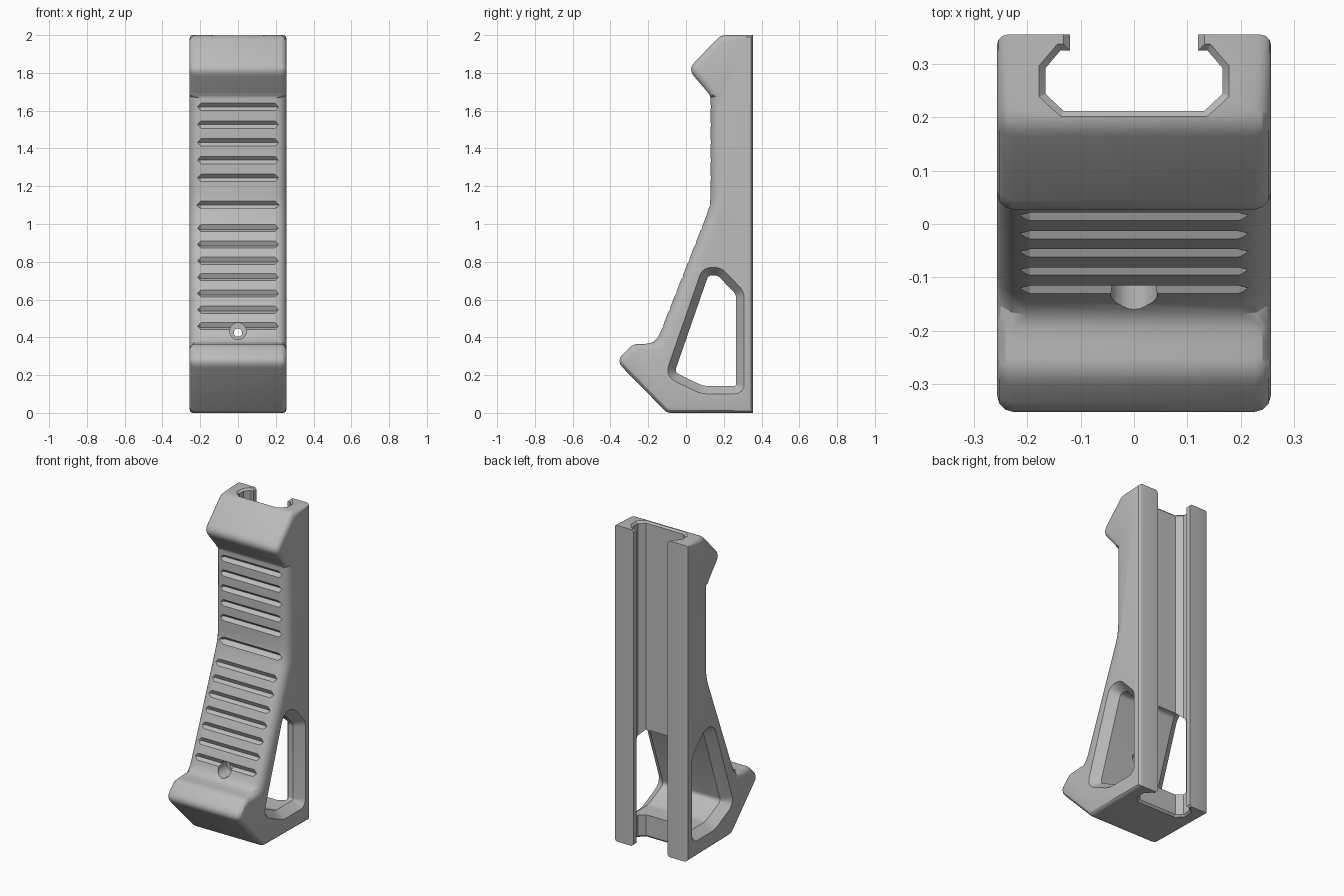
import bpy, bmesh, math
from mathutils import Vector

if "Cube" in bpy.data.objects:
    bpy.data.objects.remove(bpy.data.objects["Cube"], do_unlink=True)

grey = bpy.data.materials.new("matte_grey")
grey.use_nodes = True
colour = (0.5, 0.5, 0.5, 1)
grey.diffuse_color = colour
grey.node_tree.nodes["Principled BSDF"].inputs["Base Color"].default_value = colour


def rounded(corners, steps=4):
    """Outline with each (u, v, cutback) corner eased into a curve."""
    out = []
    for i, (u, v, r) in enumerate(corners):
        p = Vector((u, v))
        if r == 0:
            out.append(p)
            continue
        a = Vector(corners[i - 1][:2]) - p
        b = Vector(corners[(i + 1) % len(corners)][:2]) - p
        a, b = p + a.normalized() * r, p + b.normalized() * r
        for k in range(steps + 1):
            t = k / steps
            out.append(a * (1 - t) ** 2 + p * 2 * t * (1 - t) + b * t * t)
    return out


def offset(outline, distances):
    """Grow a counter-clockwise outline by one distance per point."""
    out = []
    for i, (p, d) in enumerate(zip(outline, distances)):
        a = (p - outline[i - 1]).normalized()
        b = (outline[(i + 1) % len(outline)] - p).normalized()
        na, nb = Vector((a.y, -a.x)), Vector((b.y, -b.x))
        out.append(p + (na + nb) * (d / (1 + na.dot(nb))))
    return out


def grow(outline, d):
    return offset(outline, [d] * len(outline))


def loft(name, rings):
    """Skin matching rings of points and close both ends."""
    bm = bmesh.new()
    loops = [[bm.verts.new(p) for p in ring] for ring in rings]
    n = len(rings[0])
    for lo, hi in zip(loops, loops[1:]):
        for i in range(n):
            j = (i + 1) % n
            bm.faces.new((lo[i], lo[j], hi[j], hi[i]))
    bm.faces.new(loops[0][::-1])
    bm.faces.new(loops[-1])
    bm.normal_update()
    bmesh.ops.recalc_face_normals(bm, faces=bm.faces)
    mesh = bpy.data.meshes.new(name)
    bm.to_mesh(mesh)
    bm.free()
    obj = bpy.data.objects.new(name, mesh)
    bpy.context.collection.objects.link(obj)
    return obj


def cut(body, tool):
    mod = body.modifiers.new("cut", "BOOLEAN")
    mod.operation, mod.solver, mod.object = "DIFFERENCE", "EXACT", tool
    bpy.context.view_layer.update()
    bpy.context.view_layer.objects.active = body
    bpy.ops.object.modifier_apply(modifier=mod.name)
    bpy.data.objects.remove(tool, do_unlink=True)


def side_ring(x, outline):
    return [(x, p.x, p.y) for p in outline]


# Body: side outline with a foot, a leaning grip and a top hook
HALF = 0.257
side = rounded([
    (0.355, 0, 0), (0.355, 2.0, 0), (0.185, 2.0, 0.03), (0.01, 1.82, 0.05),
    (0.13, 1.68, 0.02), (0.13, 1.10, 0.06), (-0.16, 0.365, 0.06),
    (-0.28, 0.365, 0.03), (-0.37, 0.275, 0.05), (-0.1, 0, 0.02)])


# Softened side edges, widest along the grip and narrowest at the back
def edge_width(p):
    if p.x > 0.35:
        return 0.02
    if p.x < 0.135 and 0.37 < p.y < 1.675:
        return 0.055
    return 0.032


widths = [edge_width(p) for p in side]


def body_ring(sign, angle):
    inset = offset(side, [-w * (1 - math.sin(angle)) for w in widths])
    return [(sign * (HALF - w * (1 - math.cos(angle))), p.x, p.y)
            for p, w in zip(inset, widths)]


angles = [math.pi / 2 * k / 3 for k in range(4)]
body = loft("foregrip", [body_ring(-1, a) for a in angles] +
            [body_ring(1, a) for a in reversed(angles)])

# Rail channel running the full height, with a chamfered mouth at each end
half_slot = [(0.12, 0.45), (0.12, 0.325), (0.138, 0.325), (0.166, 0.292),
             (0.166, 0.244), (0.132, 0.212)]
slot = [Vector((-x, y)) for x, y in half_slot] + \
       [Vector(p) for p in reversed(half_slot)]
mouth = grow(slot, 0.024)
cut(body, loft("rail_channel", [
    [(p.x, p.y, z) for p in ring] for z, ring in
    ((-0.012, mouth), (0.012, slot), (1.988, slot), (2.012, mouth))]))

# Side window with a bevelled frame
window = rounded([(0.168, 0.728, 0.02), (0.118, 0.728, 0.02), (-0.06, 0.215, 0.025),
                  (0.09, 0.143, 0.025), (0.266, 0.143, 0.012), (0.266, 0.625, 0.02)])
frame = grow(window, 0.074)
cut(body, loft("side_window", [side_ring(x, r) for x, r in (
    (-0.3, frame), (-0.2, window), (0.2, window), (0.3, frame))]))


# Grip grooves, tapering to a point at each end
def grip_y(z):
    return min(0.13, 0.13 - (1.10 - z) * 0.395)


groove_heights = [1.62 - 0.094 * i for i in range(5)] + [1.10] + \
                 [0.98 - 0.0865 * i for i in range(7)]
for z in groove_heights:
    y = grip_y(z) - 0.004
    tilt = math.atan(0.395) if z < 1.09 else 0
    rings = []
    for x, r in ((-0.222, 0.001), (-0.195, 0.024), (0.195, 0.024), (0.222, 0.001)):
        rings.append([(x, y + r * math.cos(a - tilt), z + r * math.sin(a - tilt))
                      for a in (0, math.pi / 2, math.pi, 3 * math.pi / 2)])
    cut(body, loft("groove", rings))


# Stepped bolt hole in the lower grip
def round_ring(y, r, z):
    return [(r * math.cos(i * math.tau / 24), y, z + r * math.sin(i * math.tau / 24))
            for i in range(24)]


cut(body, loft("bolt_head_recess", [round_ring(y, 0.044, 0.432) for y in (-0.3, -0.05)]))
cut(body, loft("bolt_hole", [round_ring(y, 0.022, 0.425) for y in (-0.2, 0.1)]))

# Finish
body.data.materials.clear()
body.data.materials.append(grey)
bpy.ops.object.select_all(action="DESELECT")
body.select_set(True)
bpy.context.view_layer.objects.active = body
bpy.ops.object.shade_smooth_by_angle(angle=math.radians(30))
